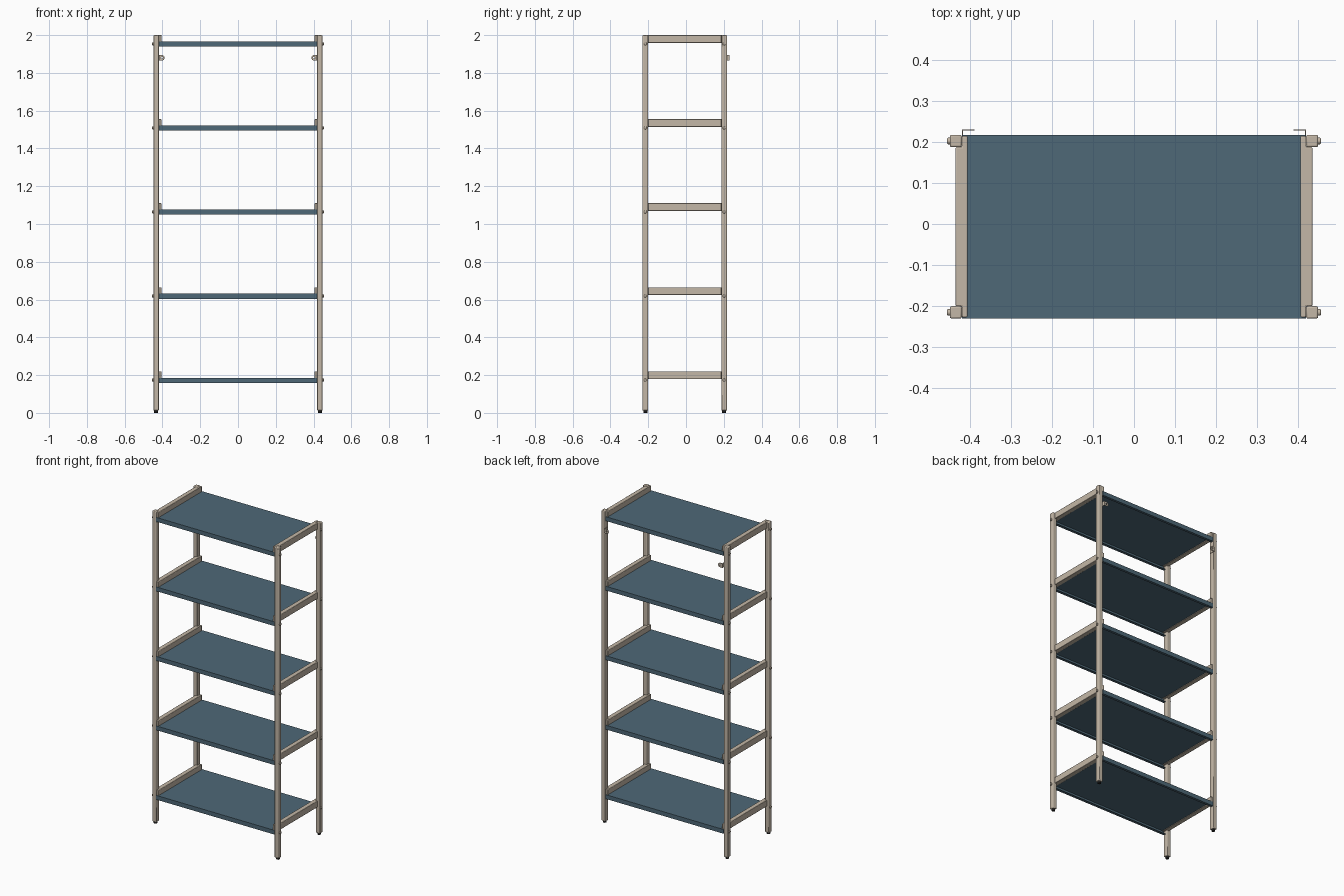
import bpy
import bmesh
import math
from mathutils import Matrix, Vector

cube = bpy.data.objects.get("Cube")
if cube:
    bpy.data.objects.remove(cube, do_unlink=True)


def material(name, rgb):
    mat = bpy.data.materials.new(name)
    mat.use_nodes = True
    mat.diffuse_color = (*rgb, 1)
    mat.node_tree.nodes["Principled BSDF"].inputs["Base Color"].default_value = (*rgb, 1)
    return mat


BEIGE = material("beige paint", (0.55, 0.475, 0.385))
BLUE = material("slate blue paint", (0.077, 0.14, 0.187))
DARK = material("dark rubber", (0.02, 0.02, 0.02))

# Main dimensions
HEIGHT = 2.0
POST_IN, POST_OUT = 0.419, 0.448
FRONT, BACK = -0.23, 0.217
POST_DEPTH = 0.03
FOOT = 0.012
LEVELS = [0.159 + 0.445 * i for i in range(5)]


def finish(bm, name, mat, bevel=0.0, segments=2):
    bmesh.ops.recalc_face_normals(bm, faces=bm.faces)
    mesh = bpy.data.meshes.new(name)
    bm.to_mesh(mesh)
    bm.free()
    obj = bpy.data.objects.new(name, mesh)
    bpy.context.collection.objects.link(obj)
    mesh.materials.append(mat)
    if bevel:
        mod = obj.modifiers.new("soft edges", "BEVEL")
        mod.width, mod.segments = bevel, segments
        mod.limit_method = "ANGLE"
    bpy.ops.object.select_all(action="DESELECT")
    obj.select_set(True)
    bpy.context.view_layer.objects.active = obj
    bpy.ops.object.shade_smooth_by_angle(angle=math.radians(35))
    return obj


def extrude(name, points, offset, mat, **kw):
    """Prism from a closed outline of 3D points moved along offset."""
    bm = bmesh.new()
    face = bm.faces.new([bm.verts.new(p) for p in points])
    new = bmesh.ops.extrude_face_region(bm, geom=[face])["geom"]
    bmesh.ops.translate(bm, vec=Vector(offset),
                        verts=[v for v in new if isinstance(v, bmesh.types.BMVert)])
    if not bm.faces:
        raise RuntimeError(name)
    return finish(bm, name, mat, **kw)


def box(name, x, y, z, mat, **kw):
    outline = [(x[0], y[0], z[0]), (x[1], y[0], z[0]), (x[1], y[1], z[0]), (x[0], y[1], z[0])]
    return extrude(name, outline, (0, 0, z[1] - z[0]), mat, **kw)


def cylinder(name, centre, radius, length, axis, mat, **kw):
    bm = bmesh.new()
    turn = Matrix.Rotation(math.pi / 2, 4, "Y") if axis == "X" else Matrix()
    bmesh.ops.create_cone(bm, cap_ends=True, segments=16, radius1=radius, radius2=radius,
                          depth=length, matrix=Matrix.Translation(centre) @ turn)
    return finish(bm, name, mat, **kw)


# Shelves: folded sheet with front and back lips turned under
T = 0.004
LIP, FLANGE = 0.027, 0.016
for i, z in enumerate(LEVELS):
    top = z + LIP
    profile = [(FRONT, top), (BACK, top), (BACK, z), (BACK - FLANGE, z),
               (BACK - FLANGE, z + T), (BACK - T, z + T), (BACK - T, top - T),
               (FRONT + T, top - T), (FRONT + T, z + T), (FRONT + FLANGE, z + T),
               (FRONT + FLANGE, z), (FRONT, z)]
    extrude(f"shelf_{i + 1}", [(-POST_IN, y, h) for y, h in profile],
            (2 * POST_IN, 0, 0), BLUE)

for side, s in (("left", 1), ("right", -1)):
    # Posts with rubber feet
    for end, y in (("front", FRONT), ("back", BACK - POST_DEPTH)):
        label = f"{end}_{side}"
        mid_x, mid_y = s * (POST_IN + POST_OUT) / 2, y + POST_DEPTH / 2
        box(f"post_{label}", sorted((s * POST_IN, s * POST_OUT)), (y, y + POST_DEPTH),
            (FOOT, HEIGHT), BEIGE, bevel=0.004)
        cylinder(f"foot_{label}", (mid_x, mid_y, FOOT / 2), 0.011, FOOT, "Z", DARK, bevel=0.002)
        # Bolt heads on the outer faces
        for i, z in enumerate(LEVELS):
            cylinder(f"bolt_{label}_{i + 1}", (s * (POST_OUT + 0.0022), mid_y, z + 0.015),
                     0.008, 0.0084, "X", BEIGE, bevel=0.002)

    # Side rails: full depth inside the posts, thicker between them
    inner, outer = 0.405, 0.434
    plan = [(inner, FRONT + 0.003), (POST_IN, FRONT + 0.003), (POST_IN, FRONT + POST_DEPTH),
            (outer, FRONT + POST_DEPTH), (outer, BACK - POST_DEPTH),
            (POST_IN, BACK - POST_DEPTH), (POST_IN, BACK - 0.003), (inner, BACK - 0.003)]
    for i, z in enumerate(LEVELS):
        extrude(f"side_rail_{side}_{i + 1}", [(s * x, y, z + 0.02) for x, y in plan],
                (0, 0, 0.041), BEIGE, bevel=0.003)

    # Wall bracket: leg on the post and a pierced round-ended tab
    zc, r, thick = 1.88, 0.014, 0.003
    box(f"wall_bracket_leg_{side}", sorted((s * (POST_IN - thick), s * POST_IN)),
        (BACK - 0.02, 0.23), (zc - r, zc + r), BEIGE)
    bm = bmesh.new()
    cx, steps = 0.402, 24
    rings = []
    for k in range(steps):
        a = 2 * math.pi * k / steps
        c, d = math.cos(a), math.sin(a)
        grow = 1 / max(abs(c), abs(d)) if c > 0 else 1
        rim = (min(cx + r * c * grow, POST_IN), zc + r * d * grow)
        hole = (cx + 0.005 * c, zc + 0.005 * d)
        rings.append([bm.verts.new((s * x, y, z)) for (x, z) in (rim, hole)
                      for y in (0.23 - thick, 0.23)])
    for k in range(steps):
        a, b = rings[k - 1], rings[k]
        for m, n in ((0, 1), (1, 3), (3, 2), (2, 0)):
            bm.faces.new((a[m], a[n], b[n], b[m]))
    finish(bm, f"wall_bracket_tab_{side}", BEIGE)
